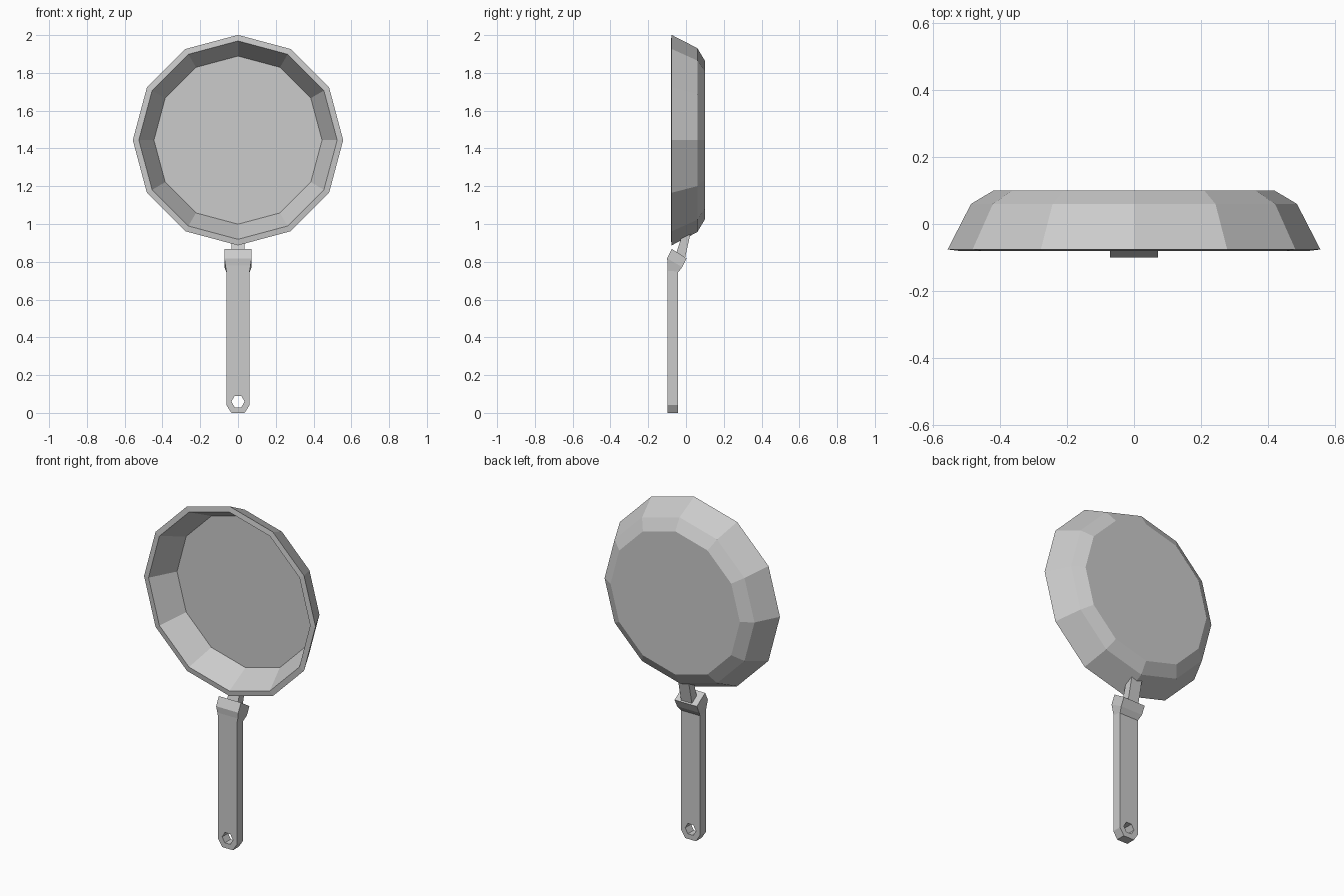
import bpy, bmesh, math

if "Cube" in bpy.data.objects:
    bpy.data.objects.remove(bpy.data.objects["Cube"])

PAN_Z = 1.444


def make_object(name, bm):
    bmesh.ops.recalc_face_normals(bm, faces=bm.faces)
    mesh = bpy.data.meshes.new(name)
    bm.to_mesh(mesh)
    bm.free()
    ob = bpy.data.objects.new(name, mesh)
    bpy.context.collection.objects.link(ob)
    return ob


def loft(name, rings):
    """Skin a list of equally sized point rings and cap both ends."""
    bm = bmesh.new()
    loops = [[bm.verts.new(p) for p in ring] for ring in rings]
    for a, b in zip(loops, loops[1:]):
        n = len(a)
        for i in range(n):
            j = (i + 1) % n
            bm.faces.new((a[i], a[j], b[j], b[i]))
    bm.faces.new(loops[0])
    bm.faces.new(loops[-1])
    return make_object(name, bm)


def polygon(radius, y, z, sides, start):
    angles = [start + math.tau * i / sides for i in range(sides)]
    return [(radius * math.cos(a), y, z + radius * math.sin(a)) for a in angles]


def section(half_x, front, back):
    """Rectangular ring from a front and a back (y, z) point."""
    return [(-half_x, *front), (half_x, *front), (half_x, *back), (-half_x, *back)]


# Pan: twelve-sided shell from outer base, over the rim, to the cooking floor
pan_profile = [(0.42, 0.10), (0.487, 0.06), (0.557, -0.076),
               (0.525, -0.08), (0.445, 0.07)]
loft("pan", [polygon(r, y, PAN_Z, 12, math.pi / 2) for r, y in pan_profile])

# Neck joining pan and collar
loft("neck", [section(0.035, (-0.058, 0.825), (-0.01, 0.80)),
              section(0.035, (-0.018, 0.95), (0.024, 0.95))])

# Tilted collar tapering into the handle
loft("collar", [section(0.072, (-0.075, 0.868), (0.003, 0.818)),
                section(0.072, (-0.10, 0.818), (-0.02, 0.772)),
                section(0.061, (-0.094, 0.745), (-0.043, 0.742))])

# Handle with clipped lower corners
outline = [(0.035, 0.0), (0.062, 0.042), (0.062, 0.79)]
outline += [(-x, z) for x, z in reversed(outline)]
handle = loft("handle", [[(x, y, z) for x, z in outline] for y in (-0.097, -0.042)])

# Hexagonal hanging hole
cutter = loft("hole_cutter", [polygon(0.035, y, 0.06, 6, 0) for y in (-0.2, 0.1)])
cutter.hide_render = True
cutter.hide_viewport = True
hole = handle.modifiers.new("hanging_hole", "BOOLEAN")
hole.operation = "DIFFERENCE"
hole.solver = "EXACT"
hole.object = cutter
